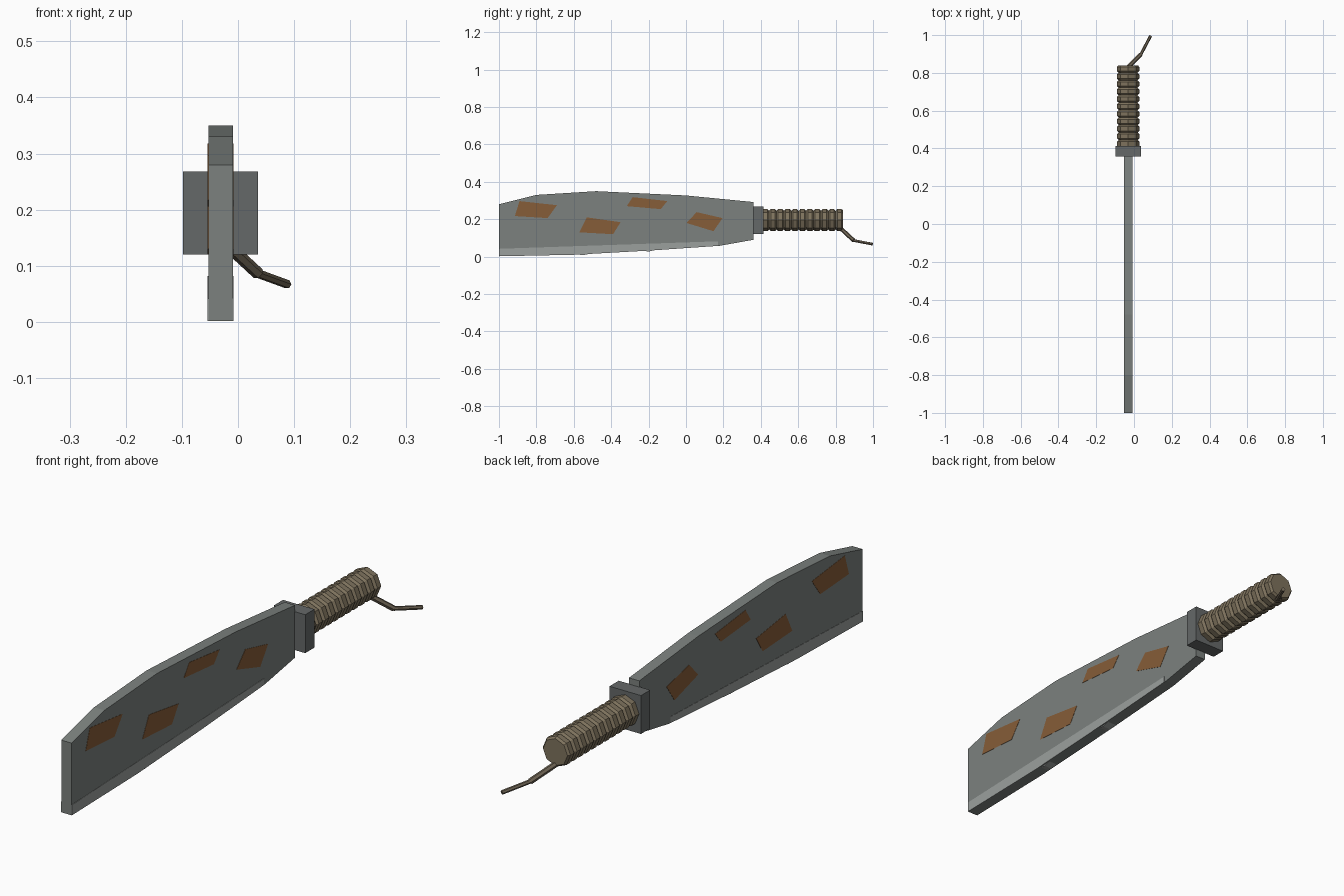
import bpy, bmesh, math
from mathutils import Vector

if "Cube" in bpy.data.objects:
    bpy.data.objects.remove(bpy.data.objects["Cube"])

CX, CZ = -0.031, 0.195      # blade mid-plane and handle axis
HALF = 0.022                # half blade thickness


def material(name, rgb):
    m = bpy.data.materials.new(name)
    m.diffuse_color = (*rgb, 1)
    m.use_nodes = True
    m.node_tree.nodes["Principled BSDF"].inputs["Base Color"].default_value = m.diffuse_color
    return m


steel = material("steel", (0.20, 0.22, 0.21))
edge_steel = material("edge_steel", (0.33, 0.35, 0.34))
iron = material("iron", (0.13, 0.14, 0.14))
rust = material("rust", (0.24, 0.11, 0.04))
wrap = material("wrap", (0.21, 0.17, 0.11))
cord_mat = material("cord", (0.16, 0.13, 0.09))


def finish(name, bm, mat):
    bmesh.ops.recalc_face_normals(bm, faces=bm.faces)
    me = bpy.data.meshes.new(name)
    bm.to_mesh(me)
    bm.free()
    me.materials.append(mat)
    ob = bpy.data.objects.new(name, me)
    bpy.context.collection.objects.link(ob)
    return ob


def plate(name, outline, x0, x1, mat):
    """Extrude a (y, z) outline between two x positions."""
    bm = bmesh.new()
    face = bm.faces.new([bm.verts.new((x0, y, z)) for y, z in outline])
    ext = bmesh.ops.extrude_face_region(bm, geom=[face])
    verts = [v for v in ext["geom"] if isinstance(v, bmesh.types.BMVert)]
    bmesh.ops.translate(bm, verts=verts, vec=(x1 - x0, 0, 0))
    return finish(name, bm, mat)


def loft(name, rings, mat):
    """Skin a list of vertex rings and cap both ends."""
    bm = bmesh.new()
    rows = [[bm.verts.new(p) for p in r] for r in rings]
    n = len(rows[0])
    for a, b in zip(rows, rows[1:]):
        for i in range(n):
            bm.faces.new((a[i], a[(i + 1) % n], b[(i + 1) % n], b[i]))
    bm.faces.new(rows[0])
    bm.faces.new(rows[-1])
    return finish(name, bm, mat)


def circle(centre, axis, radius, n):
    q = Vector(axis).to_track_quat('Z', 'Y')
    return [Vector(centre) + q @ Vector((radius * math.cos(t), radius * math.sin(t), 0))
            for t in (2 * math.pi * i / n for i in range(n))]


# Blade
bottom = [(-1, 0.002), (-0.6, 0.01), (-0.2, 0.032), (0.18, 0.058)]
plate("blade", bottom + [(0.36, 0.09), (0.36, 0.292), (0, 0.327), (-0.48, 0.35),
                         (-0.8, 0.33), (-1, 0.28)], CX - HALF, CX + HALF, steel)

# Sharpened edge strips and rust patches on both faces
patches = [
    [(-0.89, 0.297), (-0.69, 0.275), (-0.74, 0.206), (-0.915, 0.217)],
    [(-0.53, 0.21), (-0.35, 0.184), (-0.39, 0.12), (-0.57, 0.13)],
    [(-0.285, 0.318), (-0.10, 0.297), (-0.135, 0.254), (-0.317, 0.27)],
    [(0.057, 0.238), (0.195, 0.206), (0.147, 0.136), (0.003, 0.18)],
]
for side, s in (("right", 1), ("left", -1)):
    x0, x1 = CX + s * (HALF - 0.002), CX + s * (HALF + 0.001)
    plate(f"edge_strip_{side}", bottom[:3] + [(0.17, 0.0575), (0.17, 0.082), (-1, 0.042)],
          x0, x1, edge_steel)
    for i, p in enumerate(patches):
        plate(f"rust_patch_{side}_{i + 1}", p, x0, x1, rust)

# Small nicks along the cutting edge
for i, (y, z) in enumerate(((-0.55, 0.0125), (-0.2, 0.032))):
    plate(f"edge_nick_{i + 1}", [(y - 0.03, z), (y, z - 0.005), (y + 0.03, z + 0.002),
                                 (y, z + 0.015)], CX - 0.018, CX + 0.018, edge_steel)

# Guard
plate("guard", [(0.358, 0.12), (0.414, 0.12), (0.414, 0.268), (0.358, 0.268)],
      CX - 0.067, CX + 0.067, iron)

# Eight-sided grip with a wrapped ridge profile
start, end, turns = 0.405, 0.84, 11
step = (end - start) / turns
profile = []
for i in range(turns):
    y = start + i * step
    profile += [(y, 0.050), (y + 0.22 * step, 0.059), (y + 0.78 * step, 0.059)]
profile.append((end, 0.052))
loft("grip", [circle((CX, y, CZ), (0, 1, 0), r, 8) for y, r in profile], wrap)

# Loose cord hanging from the pommel, two straight pieces
path = [Vector(p) for p in ((-0.033, 0.828, 0.15), (0.036, 0.897, 0.086), (0.088, 0.996, 0.067))]
for i, r in enumerate((0.011, 0.008)):
    a, b = path[i], path[i + 1]
    loft(f"cord_{i + 1}", [circle(p, b - a, r, 6) for p in (a, b)], cord_mat)
